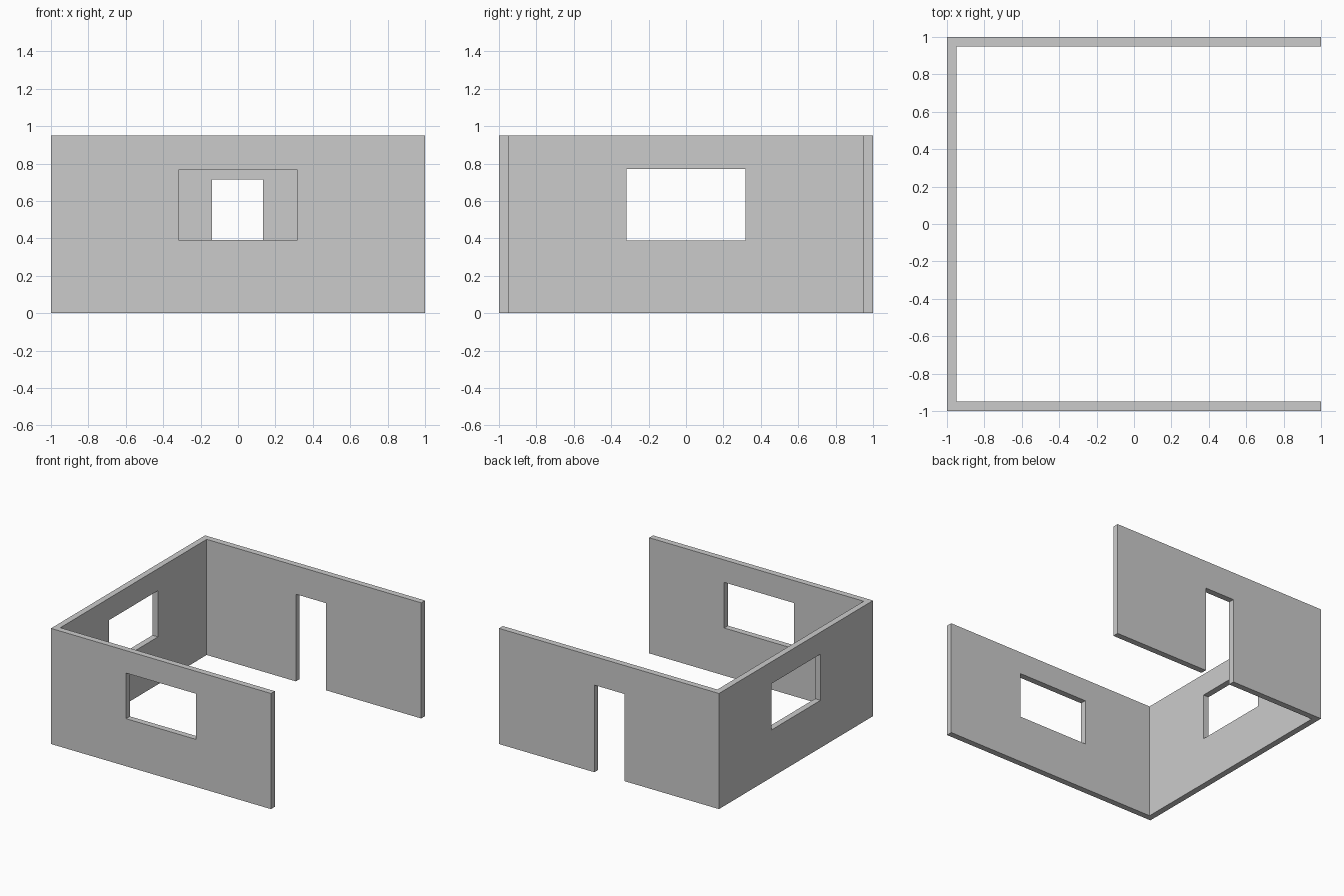
import bpy, bmesh

if "Cube" in bpy.data.objects:
    bpy.data.objects.remove(bpy.data.objects["Cube"])

T, H = 0.05, 0.95  # wall thickness and height


def extrude_profile(name, points, height):
    """Closed xy outline raised from z = 0 into a solid."""
    bm = bmesh.new()
    face = bm.faces.new([bm.verts.new((x, y, 0)) for x, y in points])
    top = bmesh.ops.extrude_face_region(bm, geom=[face], use_keep_orig=True)["geom"]
    bmesh.ops.translate(bm, vec=(0, 0, height),
                        verts=[v for v in top if isinstance(v, bmesh.types.BMVert)])
    bmesh.ops.recalc_face_normals(bm, faces=bm.faces)
    mesh = bpy.data.meshes.new(name)
    bm.to_mesh(mesh)
    bm.free()
    obj = bpy.data.objects.new(name, mesh)
    bpy.context.collection.objects.link(obj)
    return obj


def cut_opening(walls, name, center, size):
    """Cut a box-shaped opening through the walls."""
    bpy.ops.mesh.primitive_cube_add(size=1, location=center)
    cutter = bpy.context.object
    cutter.name = name
    cutter.scale = size
    cutter.hide_render = True
    mod = walls.modifiers.new(name, 'BOOLEAN')
    mod.operation, mod.solver, mod.object = 'DIFFERENCE', 'EXACT', cutter
    bpy.context.view_layer.objects.active = walls
    bpy.ops.object.modifier_apply(modifier=mod.name)
    bpy.data.objects.remove(cutter)


# Three connected walls, open on the right side
walls = extrude_profile("walls", [
    (1, -1), (1, -1 + T), (-1 + T, -1 + T), (-1 + T, 1 - T),
    (1, 1 - T), (1, 1), (-1, 1), (-1, -1)], H)

# Windows in the front and left walls, doorway in the back wall
cut_opening(walls, "front_window", (0, -1 + T / 2, 0.578), (0.636, 0.2, 0.375))
cut_opening(walls, "left_window", (-1 + T / 2, 0, 0.58), (0.2, 0.636, 0.38))
cut_opening(walls, "back_doorway", (-0.003, 1 - T / 2, 0.258), (0.272, 0.2, 0.916))
